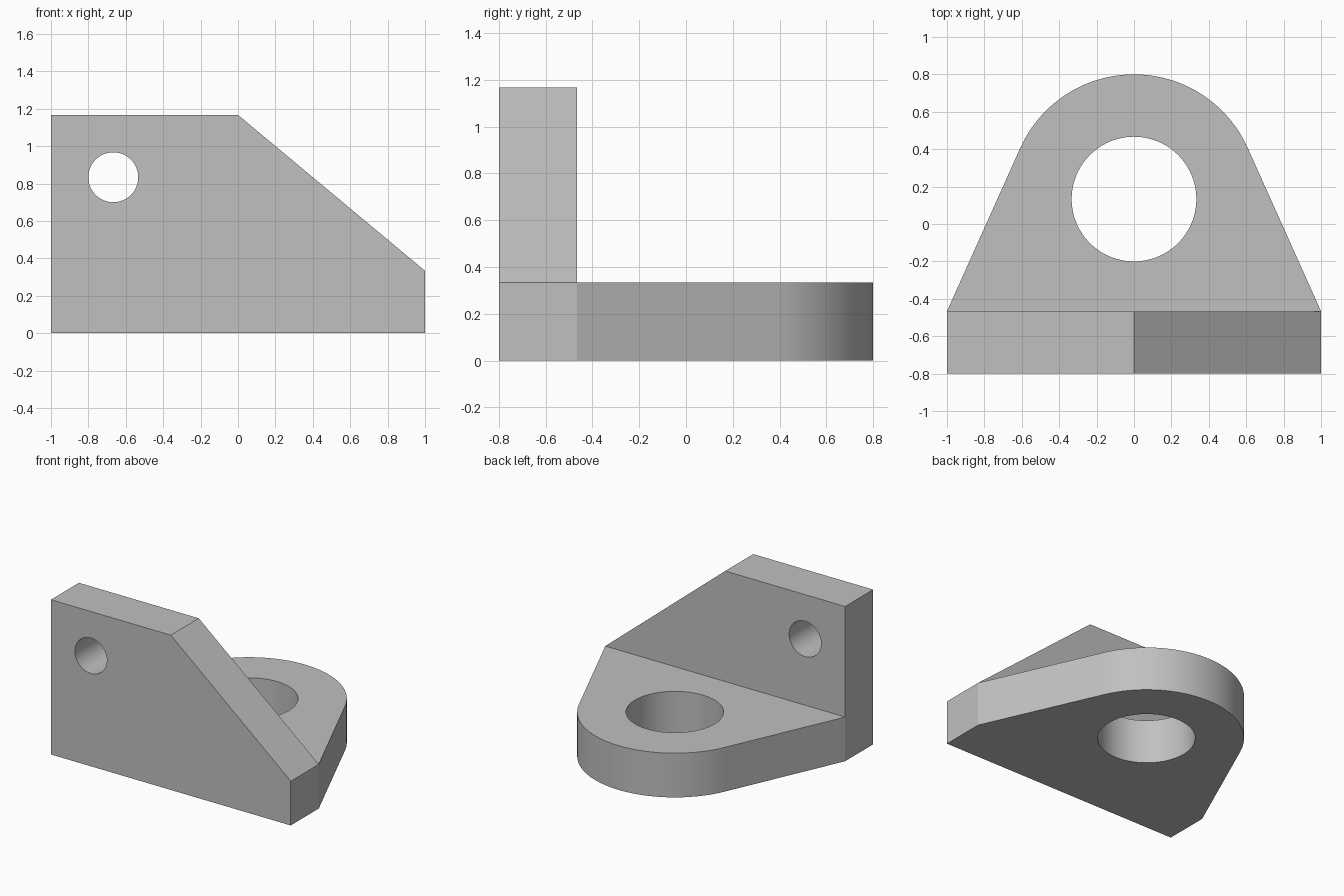
import bpy
import bmesh
from math import acos, atan2, cos, sin, hypot, pi, radians
from mathutils import Matrix, Vector

if "Cube" in bpy.data.objects:
    bpy.data.objects.remove(bpy.data.objects["Cube"], do_unlink=True)

# Main dimensions
FRONT, THICK, HEIGHT = -0.8, 1 / 3, 7 / 6
BACK = FRONT + THICK
EYE_Y, EYE_R, LUG_R = 2 / 15, 1 / 3, 2 / 3
PIN_X, PIN_Z, PIN_R = -2 / 3, 5 / 6, 2 / 15

grey = bpy.data.materials.new("plain_grey")
grey.use_nodes = True
colour = (0.53, 0.53, 0.53, 1)
grey.diffuse_color = colour
grey.node_tree.nodes["Principled BSDF"].inputs["Base Color"].default_value = colour


def prism(name, outline, sweep):
    """Solid made by sweeping a closed outline along a vector."""
    bm = bmesh.new()
    face = bm.faces.new([bm.verts.new(p) for p in outline])
    swept = bmesh.ops.extrude_face_region(bm, geom=[face])["geom"]
    verts = [g for g in swept if isinstance(g, bmesh.types.BMVert)]
    bmesh.ops.translate(bm, vec=sweep, verts=verts)
    bmesh.ops.recalc_face_normals(bm, faces=bm.faces)
    return finish(name, bm)


def drill(name, radius, centre, rotation):
    """Long cylinder used to cut a round hole."""
    bm = bmesh.new()
    bmesh.ops.create_cone(bm, cap_ends=True, segments=96, radius1=radius,
                          radius2=radius, depth=1,
                          matrix=Matrix.Translation(centre) @ rotation)
    return finish(name, bm)


def finish(name, bm):
    mesh = bpy.data.meshes.new(name)
    bm.to_mesh(mesh)
    bm.free()
    mesh.materials.append(grey)
    obj = bpy.data.objects.new(name, mesh)
    bpy.context.collection.objects.link(obj)
    return obj


# Upright plate with one sloping corner
bracket = prism("bracket", [(x, FRONT, z) for x, z in (
    (-1, 0), (1, 0), (1, THICK), (0, HEIGHT), (-1, HEIGHT))], (0, THICK, 0))

# Rounded lug: straight flanks run tangent into the round end
reach = EYE_Y - BACK
start = acos(LUG_R / hypot(1, reach)) - atan2(reach, 1)
steps = 80
arc = [start + (pi - 2 * start) * i / steps for i in range(steps + 1)]
outline = [(-1, FRONT, 0), (1, FRONT, 0), (1, BACK, 0)]
outline += [(LUG_R * cos(a), EYE_Y + LUG_R * sin(a), 0) for a in arc]
outline.append((-1, BACK, 0))
lug = prism("lug", outline, (0, 0, THICK))

# Holes through the lug and the upright plate
eye = drill("eye_cutter", EYE_R, Vector((0, EYE_Y, THICK / 2)), Matrix())
pin = drill("pin_cutter", PIN_R, Vector((PIN_X, FRONT + THICK / 2, PIN_Z)),
            Matrix.Rotation(pi / 2, 4, "X"))

# Join into one solid and cut the holes
bpy.context.view_layer.objects.active = bracket
for tool, operation in ((lug, "UNION"), (eye, "DIFFERENCE"), (pin, "DIFFERENCE")):
    mod = bracket.modifiers.new(tool.name, "BOOLEAN")
    mod.operation, mod.solver, mod.object = operation, "EXACT", tool
    bpy.ops.object.modifier_apply(modifier=mod.name)
    bpy.data.objects.remove(tool, do_unlink=True)

# Merge coplanar pieces
bm = bmesh.new()
bm.from_mesh(bracket.data)
bmesh.ops.remove_doubles(bm, verts=bm.verts, dist=1e-5)
bmesh.ops.dissolve_limit(bm, angle_limit=radians(0.2),
                         verts=bm.verts, edges=bm.edges)
bm.to_mesh(bracket.data)
bm.free()

# Smooth the round walls, keep the large planes flat
bpy.ops.object.select_all(action="DESELECT")
bracket.select_set(True)
bpy.ops.object.shade_smooth_by_angle(angle=radians(30))
for poly in bracket.data.polygons:
    poly.use_smooth = poly.area < 0.02
